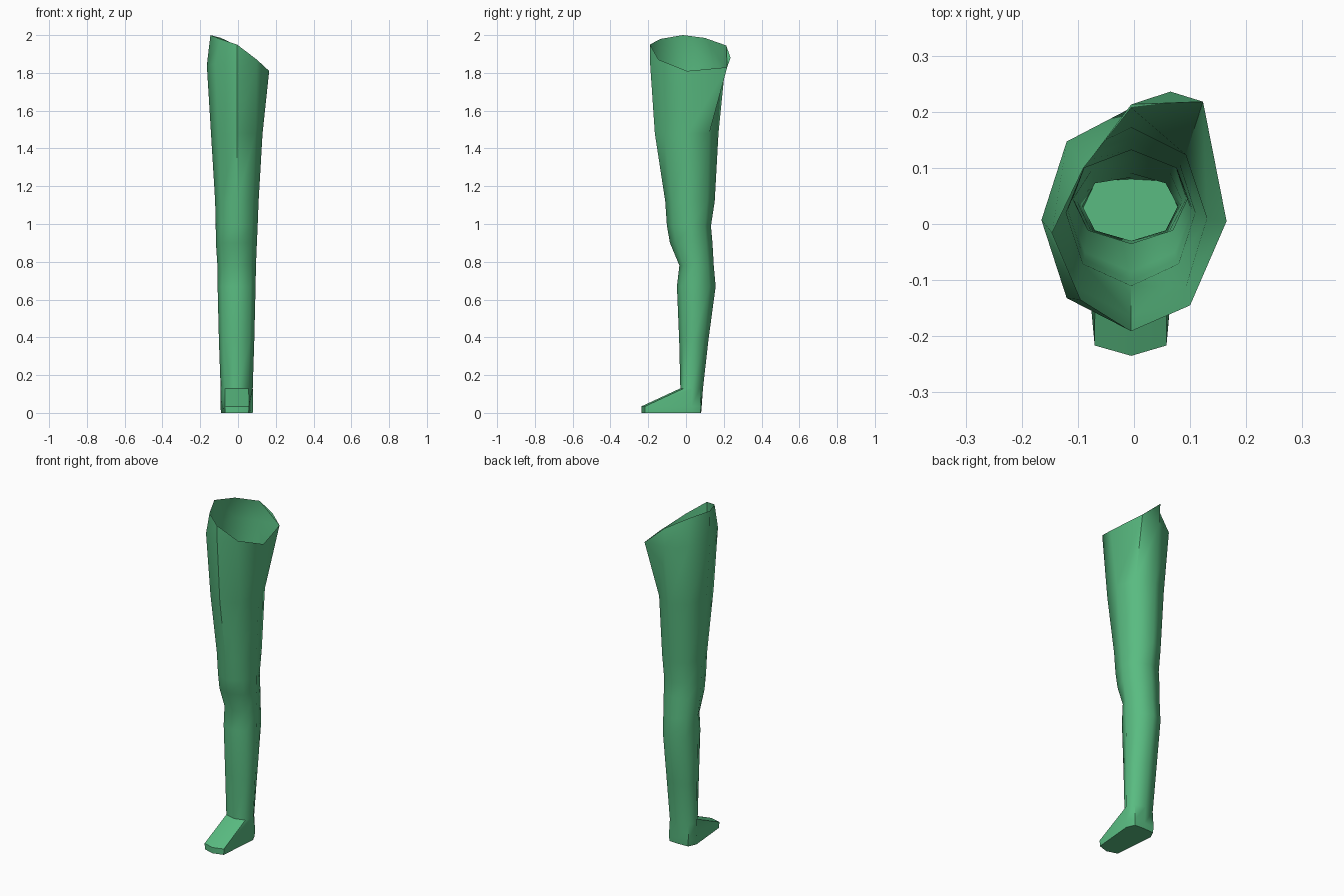
import bpy, bmesh, math

# Leg cross-sections: z, left x, right x, front y, back y, widest y, diagonal x/y factors
RINGS = [
    (0.00, -0.090, 0.078, -0.235, 0.080, 0.030, 0.74, 0.93),
    (0.035, -0.093, 0.080, -0.235, 0.083, 0.030, 0.74, 0.93),
    (0.13, -0.092, 0.078, -0.030, 0.090, 0.032, 0.74, 0.70),
    (0.38, -0.101, 0.086, -0.036, 0.118, 0.040, 0.74, 0.70),
    (0.67, -0.108, 0.093, -0.048, 0.157, 0.045, 0.74, 0.70),
    (0.78, -0.109, 0.095, -0.035, 0.147, 0.045, 0.74, 0.70),
    (0.90, -0.117, 0.100, -0.085, 0.140, 0.030, 0.74, 0.70),
    (0.99, -0.118, 0.104, -0.101, 0.132, 0.025, 0.74, 0.70),
    (1.12, -0.121, 0.109, -0.110, 0.152, 0.020, 0.74, 0.70),
    (1.48, -0.143, 0.130, -0.165, 0.172, 0.010, 0.72, 0.70),
]
# Order around each ring: front, front right, right, back right, back, back left, left, front left
FR, R, BR = (0.10, -0.145, 1.87), (0.165, 0.005, 1.81), (0.123, 0.218, 1.83)
HIP = [(-0.005, -0.190, 1.85), FR, R, BR, (-0.005, 0.207, 1.83),
       (-0.12, 0.147, 1.84), (-0.165, 0.007, 1.84), (-0.12, -0.132, 1.85)]
RIM = [(-0.005, -0.191, 1.95), FR, R, BR, (-0.005, 0.213, 1.945),
       (-0.09, 0.10, 1.985), (-0.146, -0.016, 2.0), (-0.095, -0.135, 1.98)]
BACK_PEAK = (0.065, 0.236, 1.88)


def ring_points(z, left, right, front, back, mid, fx, fy):
    pts = []
    for i in range(8):
        s = (0, fx, 1, fx, 0, -fx, -1, -fx)[i]
        c = (-1, -fy, 0, fy, 1, fy, 0, -fy)[i]
        cx = -0.005
        x = cx + s * (right - cx if s > 0 else cx - left)
        y = mid + c * (back - mid if c > 0 else mid - front)
        pts.append((x, y, z))
    return pts


bm = bmesh.new()
loops = [[bm.verts.new(p) for p in pts]
         for pts in [ring_points(*r) for r in RINGS] + [HIP]]

# Slanted open rim shares its low side with the hip ring
rim = [loops[-1][i] if i in (1, 2, 3) else bm.verts.new(p) for i, p in enumerate(RIM)]
loops.append(rim)

# Skin between neighbouring rings
for low, high in zip(loops, loops[1:]):
    for i in range(8):
        j = (i + 1) % 8
        corners = list(dict.fromkeys((low[i], low[j], high[j], high[i])))
        if len(corners) > 2:
            bm.faces.new(corners)

# Small peak at the back of the rim
bm.faces.new((loops[-2][3], bm.verts.new(BACK_PEAK), rim[4]))

# Sole
sole = bm.verts.new((-0.005, 0.03, 0.0))
for i in range(8):
    bm.faces.new((sole, loops[0][(i + 1) % 8], loops[0][i]))
bmesh.ops.recalc_face_normals(bm, faces=bm.faces)

mesh = bpy.data.meshes.new("leg")
bm.to_mesh(mesh)
bm.free()
leg = bpy.data.objects.new("leg", mesh)
bpy.context.collection.objects.link(leg)

# Green skin
green = bpy.data.materials.new("green")
green.diffuse_color = (0.10, 0.50, 0.22, 1)
mesh.materials.append(green)

bpy.context.view_layer.objects.active = leg
leg.select_set(True)
bpy.ops.object.shade_smooth_by_angle(angle=math.radians(50))
